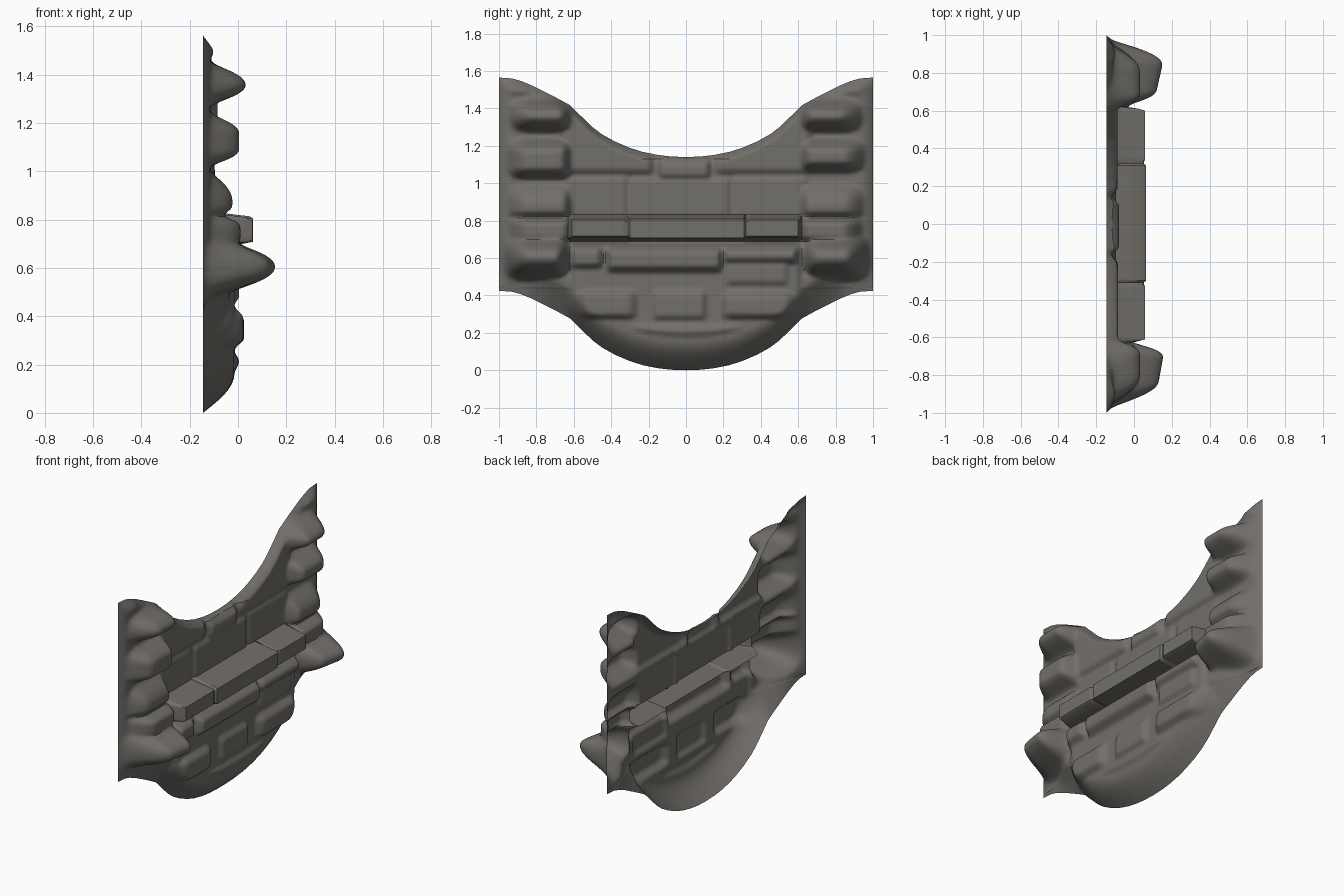
import bpy, bmesh, math

cube = bpy.data.objects.get("Cube")
if cube:
    bpy.data.objects.remove(cube, do_unlink=True)

BACK = -0.145
COLS, LOW, MID, HIGH = 200, 44, 72, 40
ROWS = LOW + MID + HIGH

# Scalloped lower outline; the upper outline is the same curve shifted up
OUTLINE = [(0, 0), (.08, .003), (.15, .011), (.23, .027), (.3, .049), (.38, .083),
           (.45, .122), (.5, .16), (.56, .218), (.62, .277), (.68, .31), (.75, .346),
           (.82, .381), (.88, .406), (.93, .42), (1, .425)]


def outline(y):
    y = abs(y)
    for (a, p), (b, q) in zip(OUTLINE, OUTLINE[1:]):
        if y <= b:
            return p + (q - p) * (y - a) / (b - a)
    return OUTLINE[-1][1]


def straight(d, width):
    return max(0.0, min(1.0, d / width))


def ramp(d, width):
    """Rounded rise from 0 to 1 over a width."""
    return math.sin(straight(d, width) * math.pi / 2)


# Side stones: inner y, outer y, z0, z1, height, inner, outer, bottom and top ramps, lean outward
def side_column(s, second_bottom, lean):
    rows = [(.80, .99, 1.45, 1.55, .045, .08, .08, .04, .05, 0),
            (.60, .96, 1.265, 1.46, .178, .08, .15, .09, .1, 0),
            (.60, .97, second_bottom, 1.25, .15, .07, .13, .07, .09, 0),
            (.60, .97, .80, 1.02, .122, .06, .13, .05, .14, 0),
            (.58, .96, .68, .83, .155, .08, .13, .03, .05, 0),
            (.60, .98, .47, .74, .285, .1, .14, .13, .13, lean)]
    stones = []
    for a, b, z0, z1, h, inner, outer, rb, rt, tilt in rows:
        if s > 0:
            stones.append((a, b, z0, z1, h, inner, outer, rb, rt, tilt))
        else:
            stones.append((-b, -a, z0, z1, h, outer, inner, rb, rt, -tilt))
    return stones


# Wall stones: y0, y1, z0, z1, height, side ramp, bottom ramp, top ramp
def even(rows):
    return [(a, b, z0, z1, h, ry, ry, rb, rt, 0) for a, b, z0, z1, h, ry, rb, rt in rows]


lower_wall = even([(-.64, -.42, .52, .68, .17, .05, .05, .04),
                   (-.43, .2, .49, .68, .183, .02, .07, .05),
                   (.19, .61, .54, .68, .178, .03, .06, .05),
                   (.19, .57, .45, .60, .15, .04, .02, .04),
                   (-.66, -.18, .235, .49, .167, .14, .07, .1),
                   (-.2, .13, .24, .48, .155, .04, .05, .08),
                   (.11, .66, .235, .48, .17, .14, .07, .1)])

upper_wall = even([(-.7, -.15, 1.03, 1.5, .06, .06, .05, .05),
                   (-.16, .14, 1.02, 1.5, .065, .03, .02, .05),
                   (.13, .7, 1.03, 1.5, .058, .06, .05, .05),
                   (-.66, -.3, .8, 1.05, .047, .03, .03, .03),
                   (-.31, .25, .8, 1.04, .05, .03, .03, .03),
                   (.24, .66, .8, 1.05, .047, .03, .03, .03)])

round_stones = side_column(-1, 1.015, -.12) + side_column(1, 1.05, .15) + lower_wall + upper_wall

# Squared ledge across the middle, with shallow joints
ledge = even([(-.63, .62, .69, .828, .197, .02, .02, .025),
              (-.63, -.31, .685, .832, .204, .012, .025, .025),
              (-.315, .325, .68, .837, .208, .012, .025, .025),
              (.32, .62, .69, .832, .204, .012, .025, .025)])


def stone_height(stone, y, z, rise):
    y0, y1, z0, z1, h, ra, rc, rb, rt, lean = stone
    if not (y0 < y < y1 and z0 < z < z1):
        return 0.0
    h *= 1 + lean * (2 * y - y0 - y1) / (y1 - y0)
    return h * rise(y - y0, ra) * rise(y1 - y, rc) * rise(z - z0, rb) * rise(z1 - z, rt)


def soft_relief(y, z):
    below = z - outline(y)
    above = outline(y) + 1.14 - z
    # thin mortar bed and the solid core of the lower wall
    h = .03 * ramp(1 - abs(y), .06)
    h = max(h, .13 * ramp(.69 - z, .02) * ramp(.68 - abs(y), .1))
    h = max([h] + [stone_height(s, y, z, ramp) for s in round_stones])
    h *= ramp(below, .16) * ramp(above, .05)
    # sloped foot that runs out along both sides
    foot = .15 * straight(below, .2) * ramp(.29 - z, .07) * ramp(.75 - abs(y), .2)
    skirt = .11 * straight(below, .16) * ramp(.55 - z, .05) * ramp(.93 - abs(y), .3)
    return max(h, foot, skirt)


def row_height(j, y):
    """Straight rows through the courses, bent rows toward both outlines."""
    lo, hi = .44, 1.13
    bottom = outline(y)
    if j <= LOW:
        return bottom + (lo - bottom) * j / LOW
    if j <= LOW + MID:
        return lo + (hi - lo) * (j - LOW) / MID
    return hi + (bottom + 1.14 - hi) * (j - LOW - MID) / HIGH


def soften(h):
    """Average each inner height with its neighbours; the rim stays put."""
    new = [column[:] for column in h]
    for i in range(1, COLS):
        for j in range(1, ROWS):
            around = h[i - 1][j] + h[i + 1][j] + h[i][j - 1] + h[i][j + 1]
            new[i][j] = (h[i][j] + around) / 5
    return new


# Weathered stones first, then the crisp ledge on top
places = [[(y, row_height(j, y)) for j in range(ROWS + 1)]
          for y in (-1 + 2 * i / COLS for i in range(COLS + 1))]
heights = [[soft_relief(y, z) for y, z in column] for column in places]
for _ in range(3):
    heights = soften(heights)

# Carved stone sheet, open at the back
bm = bmesh.new()
grid = []
for column, soft in zip(places, heights):
    grid.append([bm.verts.new((BACK + max([h] + [stone_height(s, y, z, straight) for s in ledge]), y, z))
                 for (y, z), h in zip(column, soft)])
for a, b in zip(grid, grid[1:]):
    for j in range(ROWS):
        bm.faces.new((a[j], b[j], b[j + 1], a[j + 1]))
mesh = bpy.data.meshes.new("stone_wall_relief")
bm.to_mesh(mesh)
bm.free()

stone = bpy.data.materials.new("grey_brown_stone")
stone.use_nodes = True
colour = (.17, .16, .145, 1)
stone.diffuse_color = colour
bsdf = stone.node_tree.nodes["Principled BSDF"]
bsdf.inputs["Base Color"].default_value = colour
bsdf.inputs["Roughness"].default_value = .9
mesh.materials.append(stone)

wall = bpy.data.objects.new("stone_wall_relief", mesh)
bpy.context.collection.objects.link(wall)
bpy.context.view_layer.objects.active = wall
wall.select_set(True)
bpy.ops.object.shade_smooth_by_angle(angle=math.radians(40))
